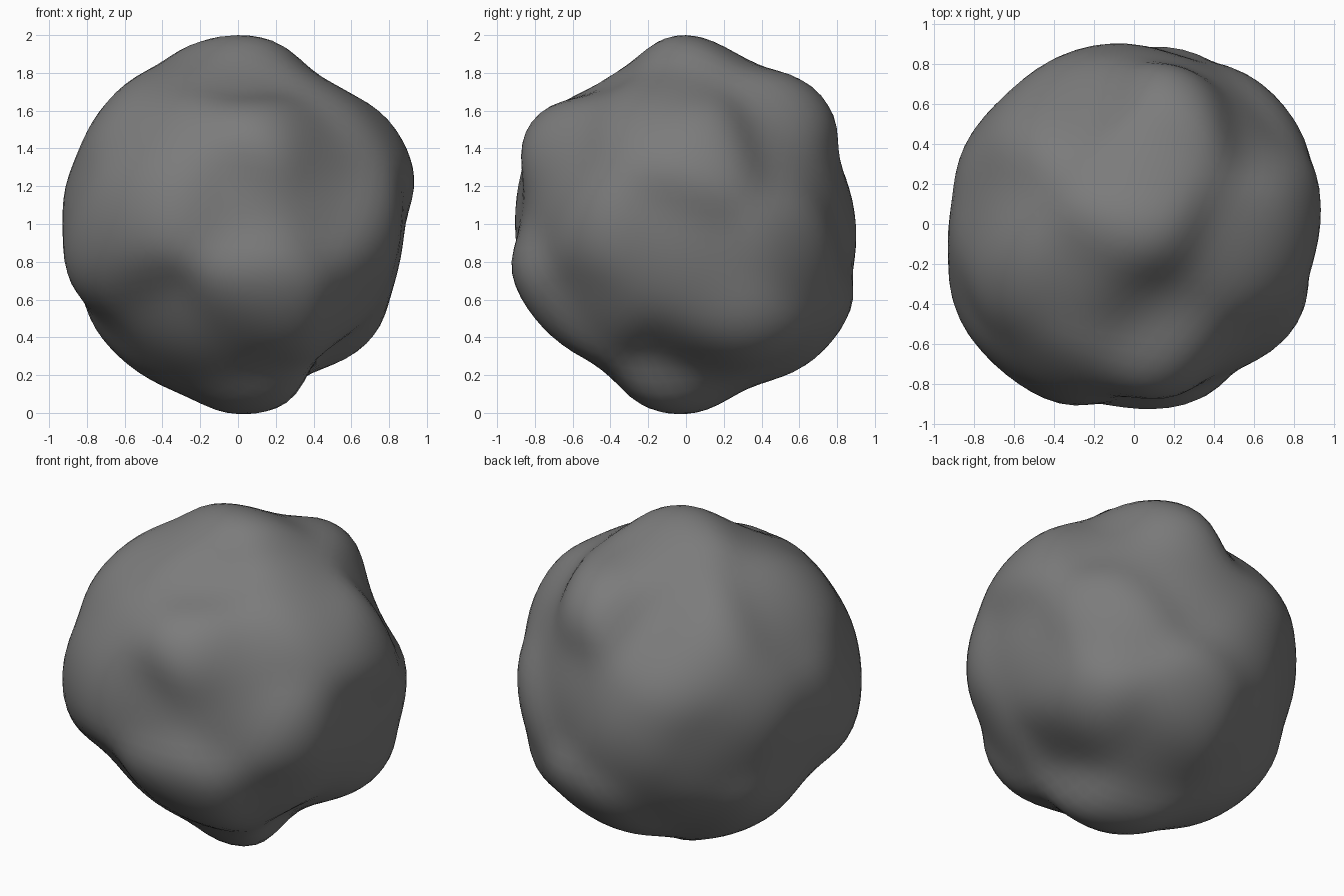
import bpy
import bmesh
import math
from mathutils import Vector

default_cube = bpy.data.objects.get("Cube")
if default_cube:
    bpy.data.objects.remove(default_cube, do_unlink=True)

# Crests of the lumps, relative to the rock's centre
LUMPS = [
    (0, 0, 1), (.24, .7, .68), (.21, -.79, .53), (-.68, -.2, .66),
    (-.55, .51, .57), (-.46, .73, .34), (.88, .08, .42), (.68, -.27, .59),
    (.72, .62, -.1), (.79, -.53, -.04), (.08, -.88, -.38), (.22, -.77, -.54),
    (-.42, -.87, .14), (-.86, -.44, -.25), (-.67, -.71, -.12), (-.92, -.2, .08),
    (-.82, .43, .15), (.67, .28, -.65), (.12, .7, -.69), (.05, -.11, -1),
    (-.68, .22, -.63), (-.47, .03, -.82), (-.2, .89, -.06), (-.33, -.73, .52),
]

# Floors of the hollows between them
HOLLOWS = [
    (.1, -.43, .72), (.03, .33, .87), (.57, .5, .43), (.47, -.72, .14),
    (.45, -.62, .46), (-.42, -.6, -.45), (-.64, -.26, -.57), (.54, .05, -.68),
    (-.25, .62, .54), (-.63, .62, -.1), (.87, -.1, -.1), (0, -.7, -.57),
    (-.03, -.5, -.73), (-.3, -.3, -.78), (-.35, -.5, -.62), (.1, .85, .17),
    (.36, .76, .22), (-.87, .1, -.2), (.49, -.15, .74), (-.38, .62, -.54),
    (.2, .35, -.83), (0, -.87, .1), (-.7, .11, .56), (.62, -.5, -.42),
    (.8, .08, -.4), (-.25, -.3, .83),
]

MEAN_RADIUS = .92
SHARPNESS = 26
BASE_WEIGHT = .02


def surface_radius(direction, units, heights):
    """Blend the nearby crest and hollow heights smoothly."""
    total, weight_sum = 0, BASE_WEIGHT
    for unit, height in zip(units, heights):
        weight = math.exp(SHARPNESS * (direction.dot(unit) - 1))
        total += weight * height
        weight_sum += weight
    return MEAN_RADIUS + total / weight_sum


def make_material(name, value):
    material = bpy.data.materials.new(name)
    material.use_nodes = True
    colour = (value, value, value, 1)
    material.diffuse_color = colour
    material.node_tree.nodes["Principled BSDF"].inputs["Base Color"].default_value = colour
    return material


# Sharpen the blend until the surface passes through the crests and hollows
points = [Vector(point) for point in LUMPS + HOLLOWS]
units = [point.normalized() for point in points]
heights = [point.length - MEAN_RADIUS for point in points]
for step in range(4):
    errors = [point.length - surface_radius(unit, units, heights)
              for point, unit in zip(points, units)]
    heights = [height + error for height, error in zip(heights, errors)]

# Rock: a fine sphere pushed in and out
bm = bmesh.new()
bmesh.ops.create_icosphere(bm, subdivisions=5, radius=1)
for vert in bm.verts:
    direction = vert.co.normalized()
    vert.co = direction * surface_radius(direction, units, heights)
    vert.co.z += 1
for face in bm.faces:
    face.smooth = True

mesh = bpy.data.meshes.new("rock")
bm.to_mesh(mesh)
bm.free()
mesh.materials.append(make_material("dark grey stone", .2))
rock = bpy.data.objects.new("rock", mesh)
bpy.context.collection.objects.link(rock)
